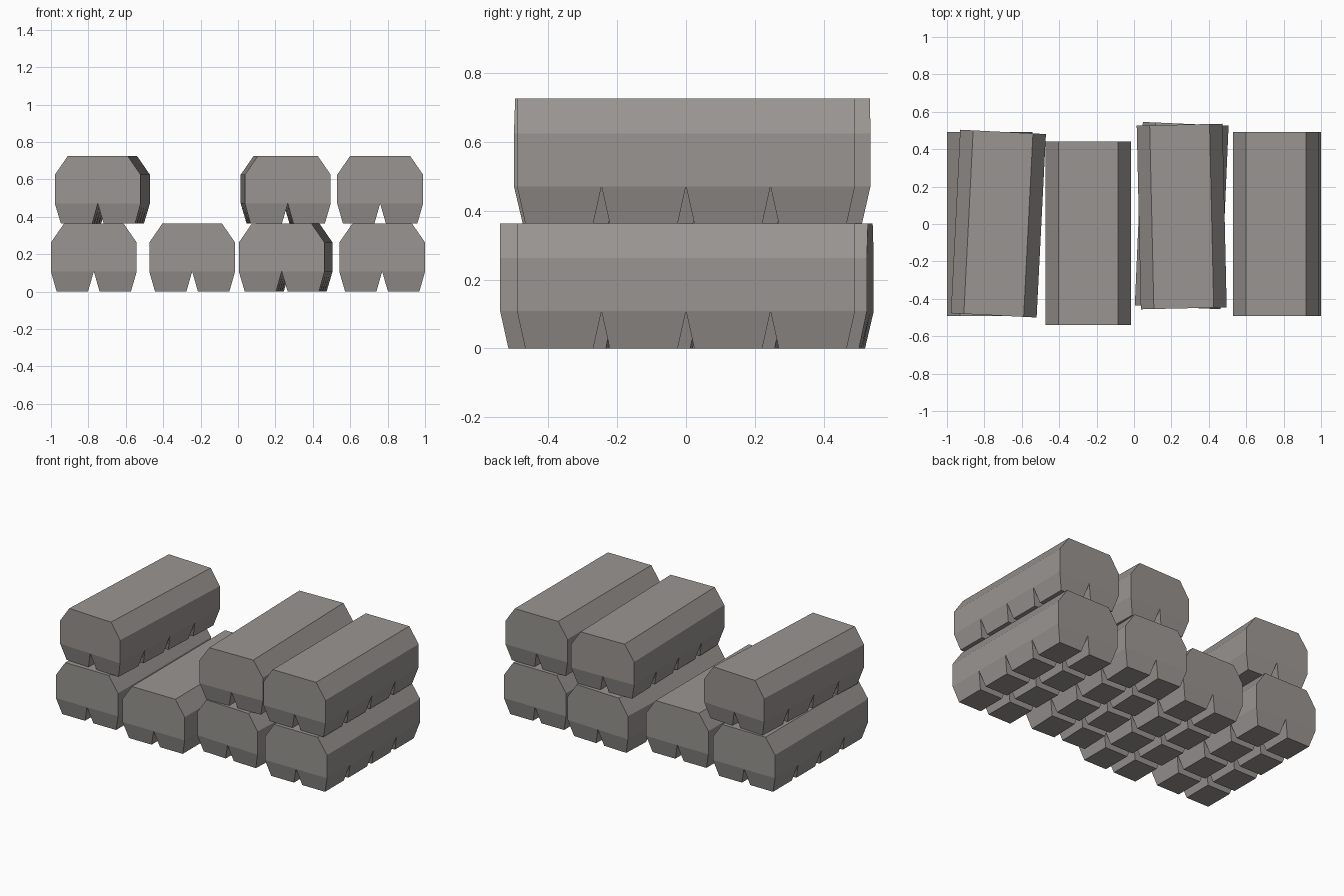
import bpy, bmesh, math

if "Cube" in bpy.data.objects:
    bpy.data.objects.remove(bpy.data.objects["Cube"])

HALF_W, HALF_L = 0.2295, 0.491      # block half width and half length
Z_FOOT, Z_SHOULDER, Z_TOP = 0.108, 0.262, 0.363
TOP_HALF_W = 0.16
FOOT_X, FOOT_Y = 0.031, 0.024       # taper of each foot

stone = bpy.data.materials.new("warm grey stone")
stone.diffuse_color = (0.32, 0.30, 0.283, 1)
stone.use_nodes = True
stone.node_tree.nodes["Principled BSDF"].inputs["Base Color"].default_value = stone.diffuse_color


def raise_rim(bm, z):
    """Extrude the open rim upwards and return its new vertices."""
    rim = [e for e in bm.edges if e.is_boundary]
    new = bmesh.ops.extrude_edge_only(bm, edges=rim)["geom"]
    verts = [g for g in new if isinstance(g, bmesh.types.BMVert)]
    for v in verts:
        v.co.z = z
    return verts


def block_mesh():
    bm = bmesh.new()
    # underside grid, 2 x 4 cells
    nx, ny = 2, 4
    grid = [[bm.verts.new((-HALF_W + 2 * HALF_W * i / nx,
                           -HALF_L + 2 * HALF_L * j / ny, Z_FOOT))
             for j in range(ny + 1)] for i in range(nx + 1)]
    cells = [bm.faces.new((grid[i][j], grid[i][j + 1], grid[i + 1][j + 1], grid[i + 1][j]))
             for i in range(nx) for j in range(ny)]
    # tapered feet
    bmesh.ops.inset_individual(bm, faces=cells, thickness=0.02)
    for f in cells:
        c = f.calc_center_median()
        for v in f.verts:
            v.co.x = c.x + math.copysign(HALF_W / nx - FOOT_X, v.co.x - c.x)
            v.co.y = c.y + math.copysign(HALF_L / ny - FOOT_Y, v.co.y - c.y)
            v.co.z = 0
    # straight sides, then sloping shoulders on the long sides
    raise_rim(bm, Z_SHOULDER)
    for v in raise_rim(bm, Z_TOP):
        if abs(v.co.x) > 0.1:
            v.co.x = math.copysign(TOP_HALF_W, v.co.x)
    # flat top
    bmesh.ops.holes_fill(bm, edges=[e for e in bm.edges if e.is_boundary], sides=0)
    bmesh.ops.dissolve_limit(bm, angle_limit=0.01, verts=bm.verts[:], edges=bm.edges[:])
    bmesh.ops.recalc_face_normals(bm, faces=bm.faces[:])
    me = bpy.data.meshes.new("stone_block")
    bm.to_mesh(me)
    bm.free()
    me.materials.append(stone)
    return me


mesh = block_mesh()

# name, x, y, layer, turn in degrees
blocks = [
    ("lower_block_far_left", -0.771, 0.0, 0, 0),
    ("lower_block_mid_left", -0.245, -0.049, 0, 0),
    ("lower_block_mid_right", 0.255, 0.045, 0, -2.5),
    ("lower_block_far_right", 0.771, 0.0, 0, 0),
    ("upper_block_far_left", -0.725, 0.002, 1, -2.9),
    ("upper_block_mid_right", 0.255, 0.04, 1, 1.3),
    ("upper_block_far_right", 0.76, 0.0, 1, 0),
]
for name, x, y, layer, turn in blocks:
    ob = bpy.data.objects.new(name, mesh)
    ob.location = (x, y, layer * Z_TOP)
    ob.rotation_euler.z = math.radians(turn)
    bpy.context.collection.objects.link(ob)
